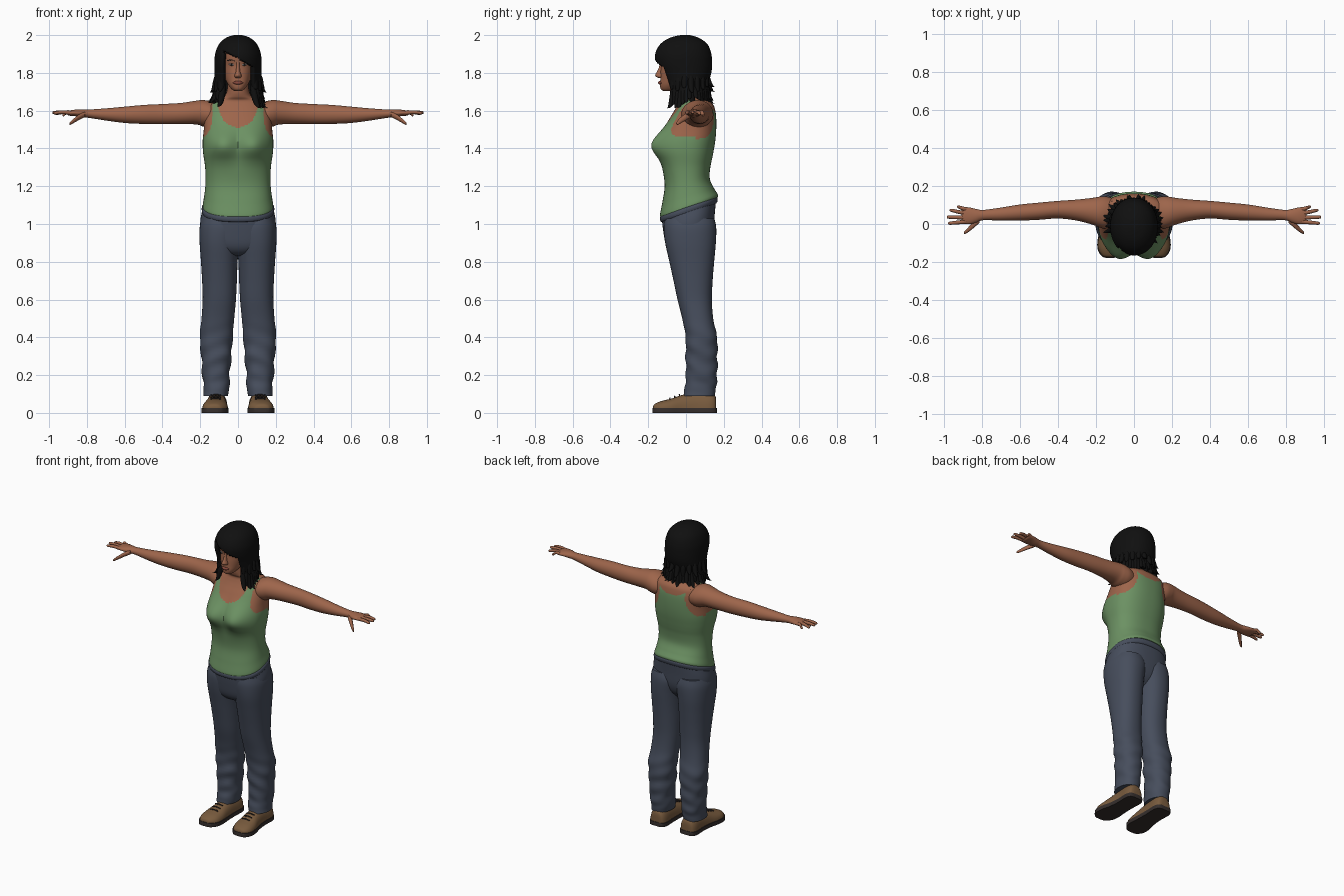
import bpy, bmesh, math, random
from mathutils import Vector

random.seed(4)

def material(name, rgb):
    m = bpy.data.materials.new(name)
    m.diffuse_color = (*rgb, 1)
    return m

SKIN = material("skin", (0.34, 0.13, 0.07))
GREEN = material("green cloth", (0.15, 0.285, 0.125))
SLATE = material("slate cloth", (0.062, 0.075, 0.108))
HAIR = material("black hair", (0.005, 0.005, 0.005))
SHOE = material("brown leather", (0.19, 0.105, 0.048))
SOLE = material("dark sole", (0.035, 0.027, 0.025))
LIPS = material("lips", (0.24, 0.065, 0.045))
WHITE = material("eye white", (0.45, 0.42, 0.4))

AXES = {'x': (1, 2, 0), 'y': (0, 2, 1), 'z': (0, 1, 2)}

def spline(rows, sub):
    """Catmull-Rom interpolation of rows of numbers."""
    out = []
    for i in range(len(rows) - 1):
        a, b, c, d = rows[max(i - 1, 0)], rows[i], rows[i + 1], rows[min(i + 2, len(rows) - 1)]
        for k in range(sub):
            t = k / sub
            out.append([0.5 * (2*q + (r - p)*t + (2*p - 5*q + 4*r - s)*t*t + (3*q - p - 3*r + s)*t**3)
                        for p, q, r, s in zip(a, b, c, d)])
    return out + [list(rows[-1])]

def loft(name, rings, mat, axis='z', n=24, sub=4, power=2.0, mirror=False, warp=None, caps=True):
    """Skin over superellipse rings (t, centre_u, centre_v, radius_u, radius_v)."""
    iu, iv, it = AXES[axis]
    bm = bmesh.new()
    prev = first = None
    for t, cu, cv, ru, rv in spline(rings, sub):
        loop = []
        for k in range(n):
            a = 2 * math.pi * k / n
            c, s = math.cos(a), math.sin(a)
            p = [0, 0, 0]
            p[iu] = cu + ru * math.copysign(abs(c) ** (2 / power), c)
            p[iv] = cv + rv * math.copysign(abs(s) ** (2 / power), s)
            p[it] = t
            p = Vector(p)
            loop.append(bm.verts.new(warp(p) if warp else p))
        if prev:
            for k in range(n):
                bm.faces.new((prev[k], prev[(k + 1) % n], loop[(k + 1) % n], loop[k]))
        first = first or loop
        prev = loop
    if caps:
        bm.faces.new(first)
        bm.faces.new(prev)
    bmesh.ops.recalc_face_normals(bm, faces=bm.faces)
    me = bpy.data.meshes.new(name)
    bm.to_mesh(me)
    bm.free()
    ob = bpy.data.objects.new(name, me)
    bpy.context.collection.objects.link(ob)
    me.materials.append(mat)
    if mirror:
        ob.modifiers.new("mirror", 'MIRROR')
    return ob

def spans(rows):
    """(z, half_width, y_front, y_back) -> centred ring rows."""
    return [(z, 0, (f + b) / 2, w, (b - f) / 2) for z, w, f, b in rows]

def boxes(rows):
    """(z, x_in, x_out, y_front, y_back) -> ring rows."""
    return [(z, (a + b) / 2, (f + k) / 2, (b - a) / 2, (k - f) / 2) for z, a, b, f, k in rows]

# Torso with tank top: bust, sloping hem, skin coloured by neckline and armholes
def tilt(p):
    p.z += 0.34 * p.y * max(0, min(1, (1.34 - p.z) / 0.24))
    return p

def torso_warp(p):
    if p.y < 0.02:
        g = math.exp(-((abs(p.x) - 0.085) / 0.062) ** 2 / 2 - ((p.z - 1.42) / 0.055) ** 2 / 2)
        p.y -= 0.06 * g * min(1, (0.02 - p.y) / 0.06)
    return tilt(p)

torso = loft("torso_and_tank_top", spans([
    (1.085, .186, -.137, .168), (1.10, .186, -.137, .168), (1.15, .178, -.125, .148), (1.22, .172, -.113, .126),
    (1.30, .174, -.122, .13), (1.38, .185, -.133, .145), (1.44, .187, -.128, .155), (1.50, .181, -.113, .16),
    (1.56, .177, -.085, .16), (1.60, .17, -.062, .155), (1.63, .153, -.047, .145), (1.655, .115, -.04, .12),
    (1.675, .075, -.052, .1), (1.71, .058, -.06, .085), (1.78, .055, -.06, .075)]),
    GREEN, n=128, sub=8, power=2.35, warp=torso_warp)
torso.data.materials.append(SKIN)
for f in torso.data.polygons:
    x, y, z = abs(f.center.x), f.center.y, f.center.z
    front = y < 0.05
    neck = (x / .105) ** 2 + (min(z - 1.64, 0) / (.13 if front else .06)) ** 2 < 1
    rx, rz = (.055, .12) if front else (.095, .13)
    arm = x > .19 or ((x - .19) / rx) ** 2 + (min(z - 1.58, 0) / rz) ** 2 < 1
    if neck or (arm and z > 1.45) or z > 1.668:
        f.material_index = 1

# Trousers: waistband, pelvis and legs
loft("waistband", spans([(1.055, .186, -.13, .16), (1.062, .191, -.136, .166), (1.08, .192, -.138, .168),
                         (1.088, .186, -.132, .162)]), SLATE, n=64, sub=2, power=2.35, warp=tilt)
loft("pelvis", spans([(.84, .07, -.03, .09), (.87, .13, -.075, .125), (.92, .19, -.105, .145), (1.0, .2, -.12, .152),
                      (1.06, .19, -.127, .158)]), SLATE, n=64, power=2.4, warp=tilt)

def wrinkle(p):
    k = max(0, min(1, (0.5 - p.z) / 0.2)) * min(1, max(0, p.z - .11) / .05)
    p.x += 0.004 * k * math.sin(55 * p.z + 30 * p.y)
    p.y += 0.004 * k * math.sin(70 * p.z + 25 * p.x)
    return p

loft("trouser_leg", boxes([
    (.09, .054, .184, -.012, .152), (.13, .047, .182, -.008, .158), (.2, .045, .188, 0, .165), (.3, .036, .194, -.002, .166),
    (.4, .028, .202, -.002, .164), (.5, .02, .193, -.02, .144), (.6, .011, .187, -.045, .137), (.7, .006, .19, -.066, .141),
    (.8, .002, .196, -.088, .149), (.9, -.006, .203, -.11, .158), (.98, -.02, .203, -.118, .16), (1.03, 0, .19, -.11, .15)]),
    SLATE, n=40, sub=6, power=2.25, mirror=True, warp=wrinkle)

# Shoes with soles and laces
def lift(p):
    p.z = max(p.z, 0.022)
    return p

def flat(p):
    p.z = max(0.0, min(p.z, 0.026))
    return p

shoe = [(-.174, .126, .02, .02, .015), (-.165, .126, .02, .042, .028), (-.13, .123, .02, .064, .043),
        (-.08, .12, .02, .067, .055), (-.02, .115, .02, .058, .075), (.05, .112, .02, .054, .088),
        (.12, .112, .02, .056, .088), (.152, .112, .02, .045, .075), (.16, .112, .02, .025, .05)]
loft("shoe_upper", shoe, SHOE, axis='y', n=32, power=2.4, mirror=True, warp=lift)
loft("shoe_sole", [(y * 1.02, cx, .012, rx * 1.06, .04) for y, cx, cz, rx, rz in shoe], SOLE,
     axis='y', n=32, power=3, mirror=True, warp=flat)
for i in range(3):
    y, z = -.085 + .025 * i, .075 + .009 * i
    loft("shoe_lace", [(.09, y, z - .001, .003, .004), (.117, y, z + .003, .004, .004), (.145, y, z - .001, .003, .004)],
         SOLE, axis='x', n=8, mirror=True)

# Arms and hands
loft("arm", [(.11, .06, 1.575, .075, .06), (.15, .06, 1.58, .085, .07), (.185, .063, 1.586, .08, .07),
             (.22, .067, 1.59, .07, .063), (.30, .073, 1.585, .055, .056), (.40, .075, 1.582, .046, .053),
             (.50, .067, 1.58, .045, .05), (.60, .06, 1.578, .042, .043), (.70, .052, 1.58, .034, .032),
             (.79, .047, 1.584, .027, .022), (.83, .043, 1.586, .036, .021), (.865, .043, 1.588, .044, .017),
             (.895, .045, 1.587, .043, .013), (.905, .045, 1.587, .036, .007)],
     SKIN, axis='x', n=32, sub=5, mirror=True)
for y0, x1, y1, z1 in ((.077, .93, .09, 1.578), (.056, .968, .072, 1.585), (.034, .983, .036, 1.59), (.012, .976, .004, 1.588)):
    ym, xm = (y0 + y1) / 2, (.88 + x1) / 2
    loft("finger", [(.88, y0, 1.588, .011, .011), (xm, ym, 1.592, .010, .010), (x1 - .008, y1, z1, .008, .008),
                    (x1, y1, z1 - .001, .003, .003)], SKIN, axis='x', n=12, mirror=True)
loft("thumb", [(.81, .022, 1.58, .015, .014), (.84, -.002, 1.566, .017, .015), (.87, -.03, 1.546, .013, .012),
               (.888, -.044, 1.533, .008, .008), (.893, -.047, 1.53, .003, .003)], SKIN, axis='x', n=14, mirror=True)

# Head and facial features
loft("head", spans([(1.703, .015, -.115, -.07), (1.712, .032, -.132, -.04), (1.735, .051, -.138, 0), (1.765, .066, -.136, .045),
                    (1.80, .075, -.135, .07), (1.84, .08, -.134, .09), (1.88, .083, -.142, .1), (1.92, .08, -.135, .1),
                    (1.96, .055, -.09, .07), (1.975, .02, -.03, .02)]), SKIN, n=48, sub=5, power=2.25)
loft("nose", [(1.772, 0, -.132, .008, .01), (1.778, 0, -.135, .018, .021), (1.788, 0, -.136, .018, .027),
              (1.805, 0, -.134, .012, .021), (1.83, 0, -.131, .009, .012), (1.86, 0, -.132, .008, .008)], SKIN, n=20)
loft("lips", [(-.028, -.128, 1.747, .004, .002), (-.012, -.137, 1.748, .009, .009), (0, -.139, 1.747, .009, .009),
              (.012, -.137, 1.748, .009, .009), (.028, -.128, 1.747, .004, .002)], LIPS, axis='x', n=16)
loft("eye", [(.018, -.128, 1.843, .003, .001), (.034, -.126, 1.844, .008, .007), (.05, -.118, 1.845, .004, .001)],
     WHITE, axis='x', n=14, mirror=True)
loft("iris", [(-.1375, .034, 1.844, .002, .002), (-.136, .034, 1.844, .006, .006), (-.125, .034, 1.844, .006, .006)],
     HAIR, axis='y', n=14, mirror=True)
loft("eyebrow", [(.016, -.134, 1.862, .004, .003), (.035, -.129, 1.87, .005, .004), (.058, -.113, 1.864, .004, .002)],
     HAIR, axis='x', n=10, mirror=True)

# Hair shell, cut open for the face below a slanted fringe
hair = loft("hair", spans([(2.0, .006, -.01, .005), (1.998, .03, -.04, .03), (1.983, .068, -.092, .073), (1.95, .102, -.138, .115),
                           (1.90, .121, -.163, .134), (1.85, .125, -.16, .138), (1.80, .124, -.14, .134),
                           (1.75, .124, -.12, .12), (1.70, .127, -.105, .112), (1.675, .13, -.1, .118)]),
            HAIR, n=96, sub=6, power=2.1, caps=False)
bm = bmesh.new()
bm.from_mesh(hair.data)
face = [f for f in bm.faces if (c := f.calc_center_median()).y < -.04 and abs(c.x) < .082 and c.z < 1.877 - .55 * c.x]
bmesh.ops.delete(bm, geom=face, context='FACES')
bm.to_mesh(hair.data)
bm.free()
solid = hair.modifiers.new("thickness", 'SOLIDIFY')
solid.thickness, solid.offset = 0.025, -1
loft("hair_crown", spans([(1.99, .01, -.02, .01), (1.999, .02, -.03, .02), (2.0, .004, -.01, .0)]), HAIR, n=16)

# Loose locks flicking outward, in two layers round the sides and back
for top, length, flare, count in ((1.80, .085, .022, 16), (1.74, .09, .025, 34)):
    for i in range(count):
        a = math.radians(-90 + 48 + 264 * i / (count - 1))
        c, s = math.cos(a), math.sin(a)
        L = length * random.uniform(.75, 1.2)
        if s < -.1:
            L *= 1.15
        def at(r, z, w):
            return (z, c * (.112 + r), .005 + s * (.105 + r), w, w)
        fl = flare * random.uniform(.5, 1.5)
        loft("hair_lock", [at(-.005, top, .012), at(.002, top - L * .4, .018), at(fl * .5, top - L * .8, .015),
                           at(fl, top - L, .009), at(fl * 1.5, top - L * 1.05, .002)], HAIR, n=8, sub=3)

# Smooth shading that keeps sharp edges
for ob in bpy.context.collection.objects:
    ob.select_set(True)
    bpy.context.view_layer.objects.active = ob
bpy.ops.object.shade_smooth_by_angle(angle=math.radians(50))
